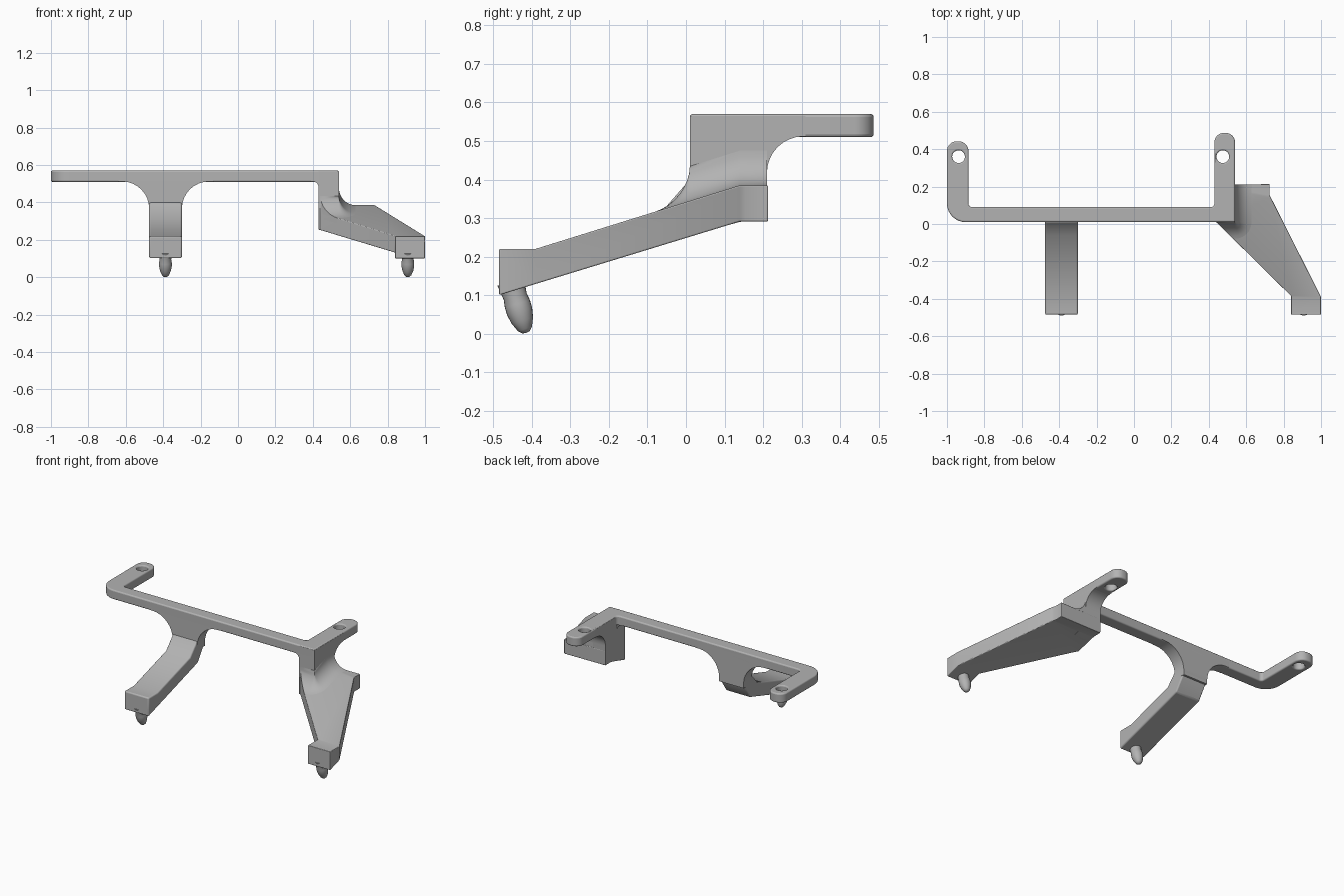
import bpy, bmesh, math
from mathutils import Vector, Matrix

cube = bpy.data.objects.get("Cube")
if cube:
    bpy.data.objects.remove(cube)

GREY = (0.45, 0.45, 0.45, 1)
mat = bpy.data.materials.new("plain grey")
mat.use_nodes = True
mat.diffuse_color = GREY
mat.node_tree.nodes["Principled BSDF"].inputs["Base Color"].default_value = GREY


def finish(name, bm):
    bmesh.ops.recalc_face_normals(bm, faces=bm.faces)
    me = bpy.data.meshes.new(name)
    bm.to_mesh(me)
    bm.free()
    me.materials.append(mat)
    ob = bpy.data.objects.new(name, me)
    bpy.context.collection.objects.link(ob)
    return ob


def outline(corners, steps=8):
    """Closed 2D outline; a corner may carry a third value, its radius."""
    out = []
    for i, c in enumerate(corners):
        p = Vector(c[:2])
        if len(c) < 3:
            out.append(p)
            continue
        u = (Vector(corners[i - 1][:2]) - p).normalized()
        v = (Vector(corners[(i + 1) % len(corners)][:2]) - p).normalized()
        half = u.angle(v) / 2
        centre = p + (u + v).normalized() * c[2] / math.sin(half)
        reach = c[2] / math.tan(half)
        a, b = p + u * reach - centre, p + v * reach - centre
        turn = math.atan2(a.cross(b), a.dot(b))
        out += [centre + Matrix.Rotation(turn * k / steps, 2) @ a for k in range(steps + 1)]
    return out


def prism(name, corners, axis, lo, hi):
    place = {"x": lambda p, h: (h, p.x, p.y),
             "y": lambda p, h: (p.x, h, p.y),
             "z": lambda p, h: (p.x, p.y, h)}[axis]
    pts = outline(corners)
    bm = bmesh.new()
    rings = [[bm.verts.new(place(p, h)) for p in pts] for h in (lo, hi)]
    for r in rings:
        bm.faces.new(r)
    for i in range(len(pts)):
        bm.faces.new((rings[0][i - 1], rings[0][i], rings[1][i], rings[1][i - 1]))
    return finish(name, bm)


def boolean(ob, cutter, mode):
    m = ob.modifiers.new("cut", "BOOLEAN")
    m.object, m.operation, m.solver = cutter, mode, "EXACT"
    bpy.context.view_layer.update()
    ev = ob.evaluated_get(bpy.context.evaluated_depsgraph_get())
    me = bpy.data.meshes.new_from_object(ev)
    ob.modifiers.clear()
    ob.data = me
    bpy.data.objects.remove(cutter)


def soften(ob, width=0.0):
    if width:
        m = ob.modifiers.new("soft edges", "BEVEL")
        m.width, m.segments, m.limit_method = width, 3, "ANGLE"
        m.angle_limit = math.radians(35)
    bpy.ops.object.select_all(action="DESELECT")
    ob.select_set(True)
    bpy.context.view_layer.objects.active = ob
    bpy.ops.object.shade_smooth_by_angle(angle=math.radians(35))


# Flat frame: crossbar with two drilled arms
frame = prism("frame", [(-1, 0.01, 0.1), (0.54, 0.01), (0.54, 0.487, 0.05), (0.43, 0.487, 0.05),
                        (0.43, 0.09, 0.02), (-0.885, 0.09, 0.02), (-0.885, 0.442, 0.052),
                        (-1, 0.442, 0.052)], "z", 0.51, 0.57)
for x in (-0.938, 0.475):
    bm = bmesh.new()
    bmesh.ops.create_cone(bm, cap_ends=True, segments=32, radius1=0.034, radius2=0.034, depth=0.3,
                          matrix=Matrix.Translation((x, 0.36, 0.54)))
    boolean(frame, finish("hole_cutter", bm), "DIFFERENCE")
soften(frame, 0.008)

# Column flaring into the crossbar
flare = prism("middle_column", [(-0.64, 0.55), (-0.64, 0.512), (-0.475, 0.512, 0.145),
                                (-0.475, 0.34), (-0.3, 0.34), (-0.3, 0.512, 0.145),
                                (-0.135, 0.512), (-0.135, 0.55)], "y", 0.01, 0.09)
soften(flare)

# Straight sloping leg under that column
leg = prism("middle_leg", [(-0.485, 0.1), (-0.485, 0.22), (-0.39, 0.22), (-0.06, 0.32),
                           (0.01, 0.4), (0.09, 0.4), (0.09, 0.36), (0.02, 0.255)],
            "x", -0.475, -0.3)
soften(leg, 0.008)

# Side column, curved into the arm behind it and into the crossbar
side = prism("side_column", [(0.01, 0.565), (0.31, 0.565), (0.31, 0.512), (0.21, 0.512, 0.095),
                             (0.21, 0.3), (0.14, 0.29), (0.01, 0.255)], "x", 0.43, 0.54)
soften(side)
web = prism("crossbar_fillet", [(0.39, 0.53), (0.39, 0.512), (0.43, 0.512, 0.03),
                                (0.43, 0.46), (0.45, 0.46), (0.45, 0.53)], "y", 0.01, 0.09)
soften(web)

# Splayed leg: plan shape trimmed to its sloping side shape
PLAN = [(0.43, 0.015), (0.43, 0.21), (0.725, 0.213), (0.725, 0.155), (1, -0.39), (1, -0.485),
        (0.84, -0.485), (0.84, -0.385), (0.445, 0.005)]
splay = prism("splayed_leg", PLAN, "z", 0, 0.6)
boolean(splay, prism("side_trim", [(-0.485, 0.1), (-0.485, 0.22), (-0.39, 0.22), (0.14, 0.385),
                                   (0.3, 0.385), (0.3, 0.291), (0.14, 0.291)], "x", 0.3, 1.2),
        "INTERSECT")
soften(splay, 0.008)


# Concave fillet sweeping round the side column onto the splayed leg
def leg_top(y):
    return min(0.385, max(0.22, 0.22 + 0.311 * (y + 0.39)))


R = 0.09
section = [(R * (1 - math.sin(a)), R * (1 - math.cos(a)))
           for a in (math.pi / 2 * k / 8 for k in range(9))]
section += [(-0.02, R), (-0.02, -0.03), (R, -0.03)]
stations = [(0.432, 0.01, 0)] + [(0.54, 0.01, math.pi / 2 * k / 6) for k in range(7)]
stations += [(0.54, 0.14, math.pi / 2), (0.54, 0.21, math.pi / 2)]
bm = bmesh.new()
rings = []
for x, y, turn in stations:
    ring = []
    for d, h in section:
        py = y - d * math.cos(turn)
        ring.append(bm.verts.new((x + d * math.sin(turn), py, leg_top(py) + h)))
    rings.append(ring)
for a, b in zip(rings, rings[1:]):
    for i in range(len(a)):
        bm.faces.new((a[i - 1], a[i], b[i], b[i - 1]))
bm.faces.new(rings[0])
bm.faces.new(rings[-1])
fillet = finish("leg_fillet", bm)
boolean(fillet, prism("plan_trim", PLAN, "z", 0, 0.6), "INTERSECT")
soften(fillet)

# Rounded pins, square to the slope of each foot
PIN = [(0, -0.01), (0.036, -0.01), (0.031, 0.03), (0.034, 0.05), (0.034, 0.07), (0.029, 0.095),
       (0.019, 0.118), (0.01, 0.127), (0, 0.129)]
for name, x in (("middle_pin", -0.388), ("splayed_pin", 0.908)):
    bm = bmesh.new()
    pts = [bm.verts.new((r, 0, -t)) for r, t in PIN]
    edges = [bm.edges.new(e) for e in zip(pts, pts[1:])]
    bmesh.ops.spin(bm, geom=pts + edges, cent=(0, 0, 0), axis=(0, 0, 1),
                   angle=2 * math.pi, steps=24)
    bmesh.ops.remove_doubles(bm, verts=bm.verts, dist=0.0005)
    bm.transform(Matrix.Translation((x, -0.452, 0.125)) @ Matrix.Rotation(0.29, 4, "X"))
    soften(finish(name, bm))
